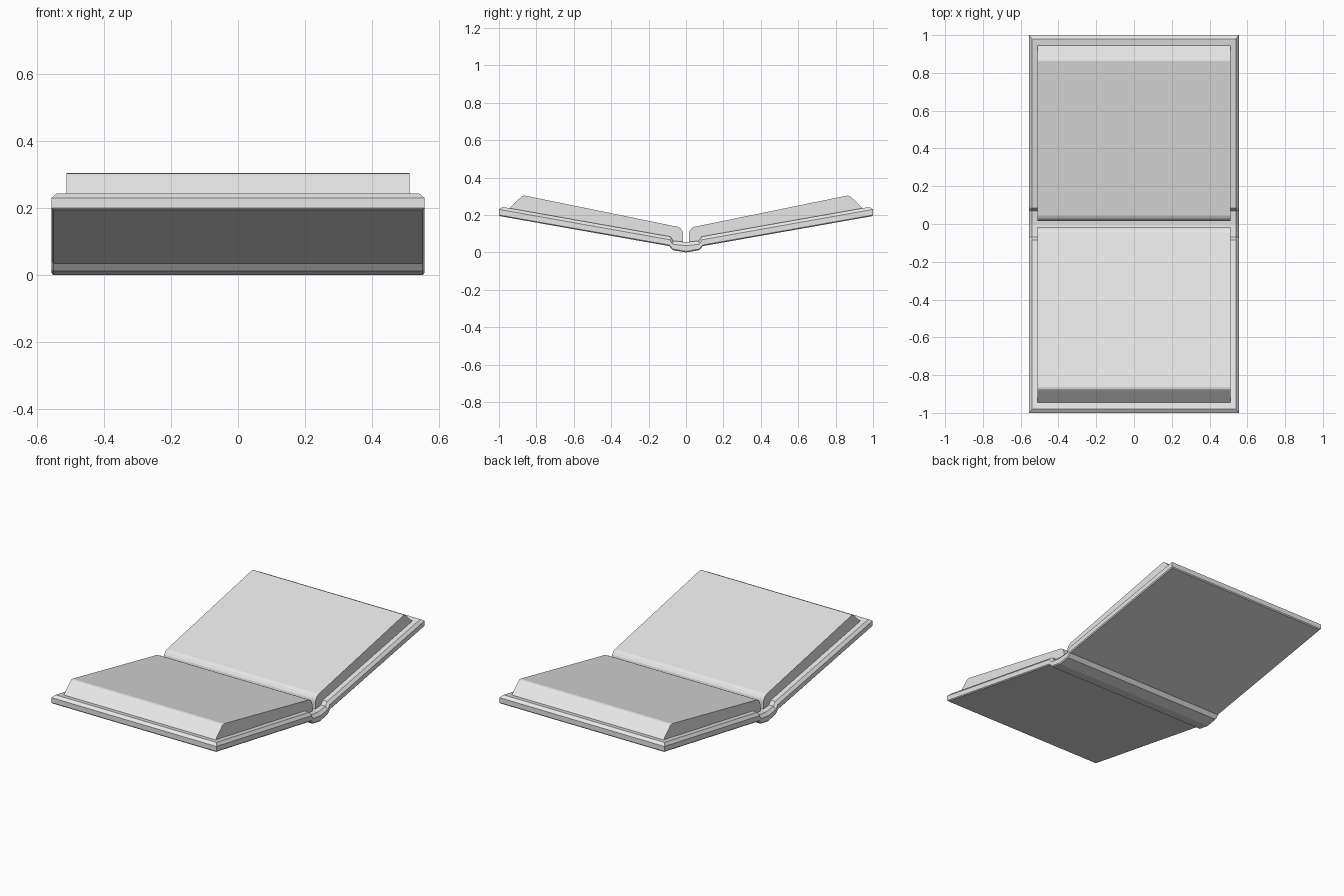
import bpy
import bmesh

cube = bpy.data.objects.get("Cube")
if cube:
    bpy.data.objects.remove(cube, do_unlink=True)

GREY = (0.8, 0.8, 0.8, 1.0)
mat = bpy.data.materials.new("plain grey")
mat.use_nodes = True
mat.diffuse_color = GREY
mat.node_tree.nodes["Principled BSDF"].inputs["Base Color"].default_value = GREY


def finish(name, bm):
    bmesh.ops.recalc_face_normals(bm, faces=bm.faces)
    mesh = bpy.data.meshes.new(name)
    bm.to_mesh(mesh)
    bm.free()
    mesh.materials.append(mat)
    obj = bpy.data.objects.new(name, mesh)
    bpy.context.collection.objects.link(obj)
    return obj


def mirrored(half):
    """Half polyline ending on the centre, completed across y = 0."""
    return half + [(-y, z) for y, z in reversed(half[:-1])]


# Cover: stacked layers, each a half width and a bent (y, z) line
layers = [
    (0.550, [(-0.995, 0.194), (-0.09, 0.034), (-0.07, 0.012), (0, 0)]),
    (0.555, [(-1.0, 0.2), (-0.09, 0.04), (-0.07, 0.018), (0, 0.006)]),
    (0.555, [(-1.0, 0.23), (-0.087, 0.068), (-0.072, 0.044), (0, 0.036)]),
    (0.540, [(-0.98, 0.243), (-0.085, 0.085), (-0.068, 0.062), (0, 0.055)]),
]
bm = bmesh.new()
rings = []
for width, half in layers:
    line = mirrored(half)
    left = [bm.verts.new((width, y, z)) for y, z in line]
    right = [bm.verts.new((-width, y, z)) for y, z in line]
    rings.append((left, right))
for (l0, r0), (l1, r1) in zip(rings, rings[1:]):
    loop0, loop1 = l0 + r0[::-1], l1 + r1[::-1]
    for i in range(len(loop0)):
        j = (i + 1) % len(loop0)
        bm.faces.new((loop0[i], loop0[j], loop1[j], loop1[i]))
for left, right in (rings[0], rings[-1]):
    for i in range(len(left) - 1):
        bm.faces.new((left[i], left[i + 1], right[i + 1], right[i]))
finish("cover", bm)

# Page blocks: one side profile, extruded across x and flipped for the back
page_profile = [
    (-0.95, 0.228), (-0.943, 0.238), (-0.882, 0.296), (-0.874, 0.302),
    (-0.862, 0.304), (-0.045, 0.137), (-0.03, 0.129), (-0.019, 0.114),
    (-0.015, 0.098), (-0.015, 0.048), (-0.07, 0.052), (-0.09, 0.075),
]
PAGE_HALF = 0.51
for name, side in (("front_pages", 1), ("back_pages", -1)):
    bm = bmesh.new()
    face = bm.faces.new([bm.verts.new((-PAGE_HALF, side * y, z)) for y, z in page_profile])
    result = bmesh.ops.extrude_face_region(bm, geom=[face], use_keep_orig=True)
    moved = [g for g in result["geom"] if isinstance(g, bmesh.types.BMVert)]
    bmesh.ops.translate(bm, verts=moved, vec=(2 * PAGE_HALF, 0, 0))
    finish(name, bm)
